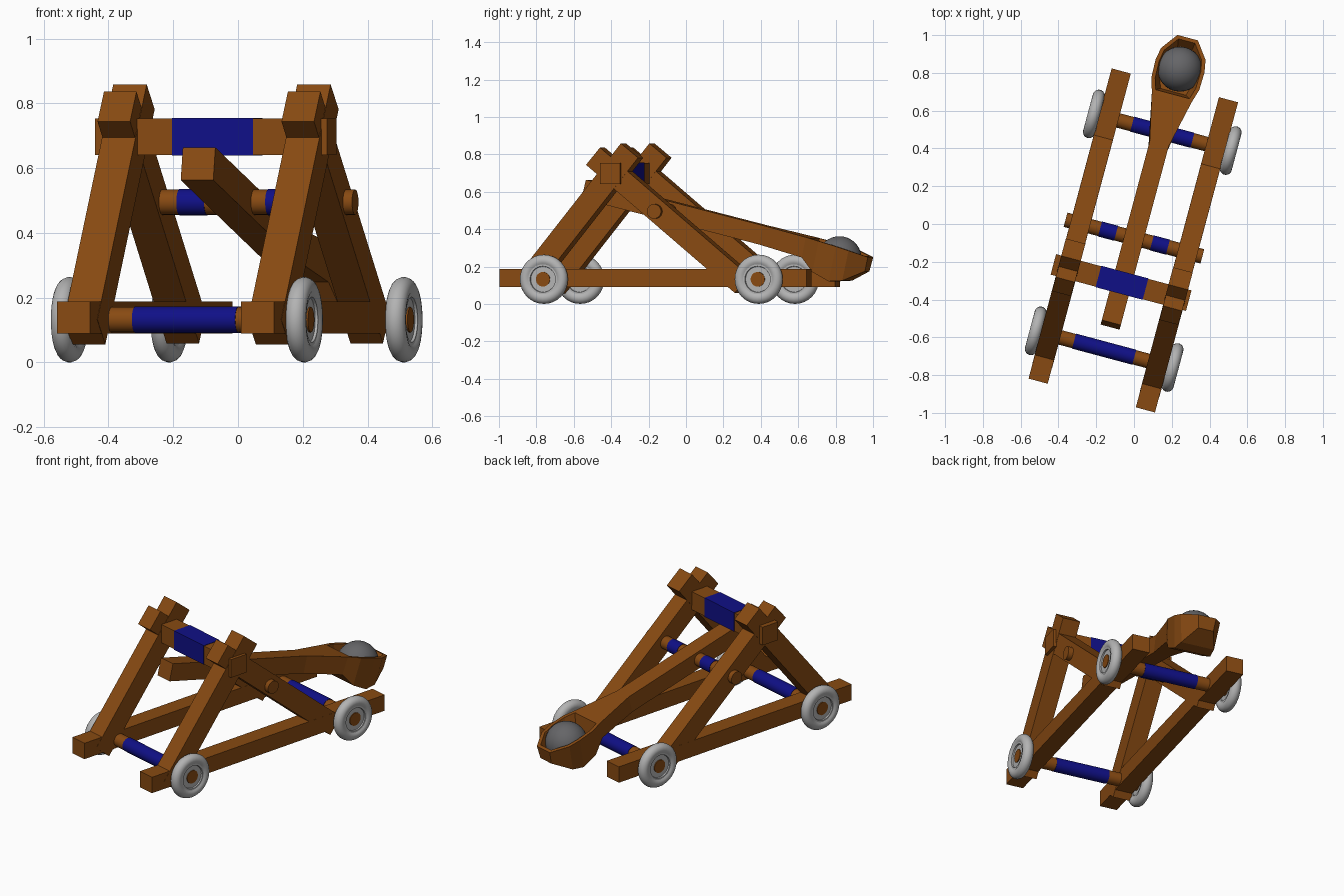
import bpy, bmesh, math
from mathutils import Matrix, Vector

if "Cube" in bpy.data.objects:
    bpy.data.objects.remove(bpy.data.objects["Cube"])

# The whole machine is turned 15 degrees about z; local x = 0 is its centreline
WORLD = Matrix.Rotation(math.radians(-15), 4, 'Z') @ Matrix.Translation((0.019, 0, 0))


def material(name, rgb):
    m = bpy.data.materials.new(name)
    m.diffuse_color = (*rgb, 1)
    m.use_nodes = True
    m.node_tree.nodes["Principled BSDF"].inputs["Base Color"].default_value = m.diffuse_color
    return m


WOOD = material("brown_wood", (0.245, 0.068, 0.006))
ROPE = material("blue_wrap", (0.005, 0.005, 0.24))
METAL = material("light_grey_wheel", (0.45, 0.45, 0.45))
STONE = material("dark_grey_stone", (0.13, 0.13, 0.137))


def finish(name, bm, mat, smooth=False):
    bmesh.ops.recalc_face_normals(bm, faces=bm.faces)
    me = bpy.data.meshes.new(name)
    bm.to_mesh(me)
    bm.free()
    me.materials.append(mat)
    ob = bpy.data.objects.new(name, me)
    bpy.context.collection.objects.link(ob)
    ob.matrix_world = WORLD
    if smooth:
        bpy.ops.object.select_all(action='DESELECT')
        ob.select_set(True)
        bpy.context.view_layer.objects.active = ob
        bpy.ops.object.shade_smooth_by_angle(angle=math.radians(35))
    return ob


def box(name, center, size, mat, tilt=0.0):
    """Box, tilted about local x (positive tilt raises the +y end)."""
    bm = bmesh.new()
    m = (Matrix.Translation(center) @ Matrix.Rotation(tilt, 4, 'X')
         @ Matrix.Diagonal((*size, 1)))
    bmesh.ops.create_cube(bm, size=1, matrix=m)
    return finish(name, bm, mat)


def beam(name, x, a, b, width, depth):
    """Square timber between two (y, z) points at a given x."""
    dy, dz = b[0] - a[0], b[1] - a[1]
    mid = (x, (a[0] + b[0]) / 2, (a[1] + b[1]) / 2)
    return box(name, mid, (width, math.hypot(dy, dz), depth), WOOD, math.atan2(dz, dy))


def rod(name, x0, x1, y, z, r, mat):
    bm = bmesh.new()
    m = (Matrix.Translation(((x0 + x1) / 2, y, z)) @ Matrix.Rotation(math.pi / 2, 4, 'Y'))
    bmesh.ops.create_cone(bm, cap_ends=True, segments=24, radius1=r, radius2=r,
                          depth=x1 - x0, matrix=m)
    return finish(name, bm, mat, True)


def wheel(name, x, y, z):
    """Lathed round tyre with a recessed, stepped disc."""
    half = [(0.0, 0.017), (0.068, 0.017), (0.070, 0.025), (0.080, 0.025)]
    tyre = [(0.1 + 0.032 * math.cos(a), 0.032 * math.sin(a))
            for a in (math.radians(130 - 20 * i) for i in range(14))]
    prof = half + tyre + [(r, -h) for r, h in reversed(half)]
    bm = bmesh.new()
    vs = [bm.verts.new((x + h, y, z + r)) for r, h in prof]
    es = [bm.edges.new(p) for p in zip(vs, vs[1:])]
    bmesh.ops.spin(bm, geom=vs + es, cent=(x, y, z), axis=(1, 0, 0),
                   angle=2 * math.pi, steps=32, use_merge=True)
    bmesh.ops.remove_doubles(bm, verts=bm.verts, dist=0.0002)
    return finish(name, bm, METAL, True)


# Side frames: rail, crossed legs
for side, sx in (("left", -1), ("right", 1)):
    x = sx * 0.294
    box(f"{side}_rail", (x, -0.085, 0.139), (0.105, 1.70, 0.098), WOOD)
    beam(f"{side}_front_leg", x, (-0.803, 0.094), (-0.215, 0.82), 0.107, 0.122)
    beam(f"{side}_rear_leg", x, (0.406, 0.105), (-0.417, 0.79), 0.104, 0.12)

# Axles, blue wraps and wheels
for end, y in (("front", -0.681), ("rear", 0.508)):
    rod(f"{end}_axle", -0.397, 0.397, y, 0.132, 0.039, WOOD)
    rod(f"{end}_axle_wrap", -0.165, 0.165, y, 0.132, 0.041, ROPE)
    for side, sx in (("left", -1), ("right", 1)):
        wheel(f"{end}_{side}_wheel", sx * 0.375, y, 0.132)

# Upper crossbeam with its padding
box("crossbeam", (-0.005, -0.317, 0.697), (0.742, 0.112, 0.112), WOOD)
box("crossbeam_pad", (0, -0.317, 0.697), (0.258, 0.117, 0.117), ROPE)

# Pivot rod with two wraps
PY, PZ = -0.072, 0.495
rod("pivot_rod", -0.375, 0.375, PY, PZ, 0.039, WOOD)
for side, sx in (("left", -1), ("right", 1)):
    c = sx * 0.142
    rod(f"{side}_pivot_wrap", c - 0.044, c + 0.044, PY, PZ, 0.041, ROPE)

# Throwing arm, in a frame along its length with origin on the pivot
TILT = math.radians(14)
ARM = Matrix.Translation((0, PY, PZ)) @ Matrix.Rotation(-TILT, 4, 'X')
# (distance, half width, top, bottom) from the front end to the tip of the cup
sections = [(-0.49, 0.052, 0.052, -0.052), (0.52, 0.052, 0.052, -0.052),
            (0.78, 0.108, 0.052, -0.06), (0.86, 0.131, 0.05, -0.12),
            (0.96, 0.134, 0.046, -0.146), (1.03, 0.122, 0.04, -0.125),
            (1.125, 0.056, 0.028, -0.05)]
bm = bmesh.new()
rings = []
for i, (s, w, t, b) in enumerate(sections):
    wb = w if i < 2 else w * 0.84
    rings.append([bm.verts.new(p) for p in
                  ((-w, s, t), (w, s, t), (wb, s, b), (-wb, s, b))])
cup_top = []
for i, (p, q) in enumerate(zip(rings, rings[1:])):
    for k in range(4):
        f = bm.faces.new((p[k], p[(k + 1) % 4], q[(k + 1) % 4], q[k]))
        if k == 0 and i >= 2:
            cup_top.append(f)
bm.faces.new(rings[0])
bm.faces.new(rings[-1])
bmesh.ops.recalc_face_normals(bm, faces=bm.faces)
# Hollow of the cup: rim, then sunken floor
bmesh.ops.inset_region(bm, faces=cup_top, thickness=0.02, use_even_offset=True)
ext = bmesh.ops.extrude_face_region(bm, geom=cup_top)
floor = [v for v in ext["geom"] if isinstance(v, bmesh.types.BMVert)]
bmesh.ops.delete(bm, geom=[f for f in cup_top if f.is_valid], context='FACES')
for v in floor:
    v.co = Vector((v.co.x * 0.75, 0.95 + (v.co.y - 0.95) * 0.7, -0.075))
bmesh.ops.transform(bm, matrix=ARM, verts=bm.verts)
finish("throwing_arm", bm, WOOD)

# Stone ball resting in the cup
bm = bmesh.new()
bmesh.ops.create_uvsphere(bm, u_segments=28, v_segments=18, radius=0.119,
                          matrix=Matrix.Translation((0.004, 0.855, 0.243)))
finish("stone_ball", bm, STONE, True)
